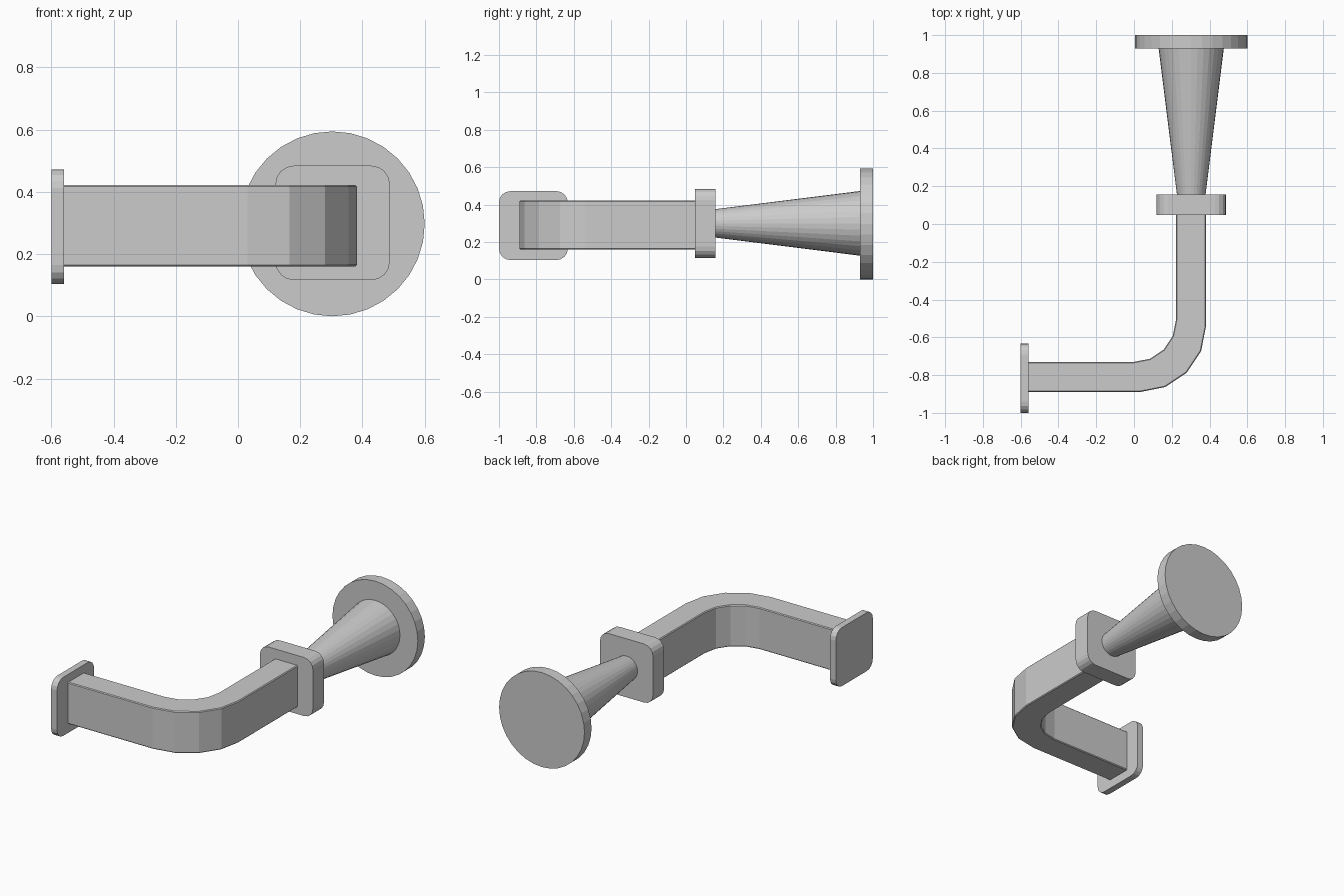
import bpy, bmesh
from math import sin, cos, pi

if "Cube" in bpy.data.objects:
    bpy.data.objects.remove(bpy.data.objects["Cube"])


def loft(name, rings):
    """Skin closed rings of equal point count and cap both ends."""
    bm = bmesh.new()
    loops = [[bm.verts.new(p) for p in ring] for ring in rings]
    for a, b in zip(loops, loops[1:]):
        for i in range(len(a)):
            j = (i + 1) % len(a)
            bm.faces.new((a[i], a[j], b[j], b[i]))
    bm.faces.new(loops[0])
    bm.faces.new(loops[-1])
    bmesh.ops.recalc_face_normals(bm, faces=bm.faces)
    mesh = bpy.data.meshes.new(name)
    bm.to_mesh(mesh)
    bm.free()
    obj = bpy.data.objects.new(name, mesh)
    bpy.context.collection.objects.link(obj)
    return obj


def circle(x, y, z, r, n=32):
    return [(x + r * cos(2 * pi * i / n), y, z + r * sin(2 * pi * i / n)) for i in range(n)]


def rounded_square(half, radius, steps=4):
    pts = []
    for k in range(4):
        mid = pi / 4 + k * pi / 2
        cx = (half - radius) * (1 if cos(mid) > 0 else -1)
        cy = (half - radius) * (1 if sin(mid) > 0 else -1)
        for s in range(steps + 1):
            a = k * pi / 2 + s * pi / 2 / steps
            pts.append((cx + radius * cos(a), cy + radius * sin(a)))
    return pts


def duct_section(outer, inner, z0=0.16, z1=0.422, c=0.005):
    """Slim rectangle with tiny chamfers, spanning outer to inner wall."""
    w = ((outer[0] - inner[0]) ** 2 + (outer[1] - inner[1]) ** 2) ** 0.5
    t = c / w
    section = [(t, z0), (1 - t, z0), (1, z0 + c), (1, z1 - c),
               (1 - t, z1), (t, z1), (0, z1 - c), (0, z0 + c)]
    return [(outer[0] + (inner[0] - outer[0]) * s,
             outer[1] + (inner[1] - outer[1]) * s, z) for s, z in section]


# Rectangular duct with a four-segment elbow
walls = [((-0.57, -0.89), (-0.57, -0.73))]
for i in range(5):
    a = -pi / 2 + i * pi / 8
    walls.append(((0.03 + 0.352 * cos(a), -0.538 + 0.352 * sin(a)),
                  (0.0 + 0.222 * cos(a), -0.508 + 0.222 * sin(a))))
walls.append(((0.382, 0.06), (0.222, 0.06)))
loft("bent_duct", [duct_section(o, i) for o, i in walls])

# Rounded square flanges
sq = rounded_square(0.184, 0.06)
loft("end_flange", [[(x, -0.816 + u, 0.288 + v) for u, v in sq] for x in (-0.60, -0.559)])
loft("middle_flange", [[(0.304 + u, y, 0.30 + v) for u, v in sq] for y in (0.047, 0.157)])

# Flared cone and round wall plate
loft("flared_cone", [circle(0.303, 0.15, 0.30, 0.075), circle(0.303, 0.94, 0.30, 0.174)])
loft("round_plate", [circle(0.303, y, 0.297, 0.297) for y in (0.93, 1.0)])
